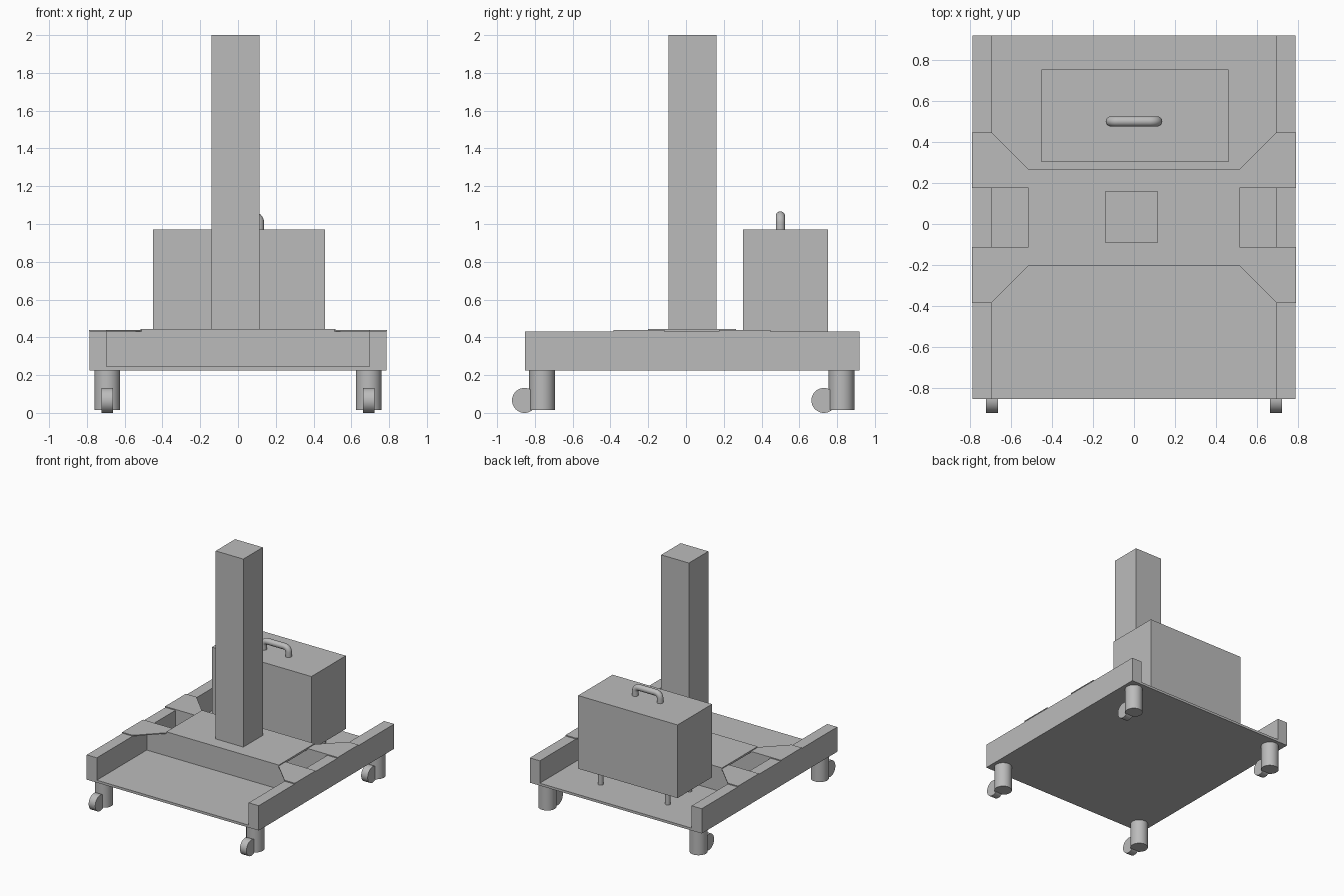
import bpy, bmesh
from math import pi, sin, cos, radians
from mathutils import Matrix

cube = bpy.data.objects.get("Cube")
if cube:
    bpy.data.objects.remove(cube, do_unlink=True)

grey = bpy.data.materials.new("plain grey")
grey.use_nodes = True
grey.diffuse_color = (0.5, 0.5, 0.5, 1)
grey.node_tree.nodes["Principled BSDF"].inputs["Base Color"].default_value = (0.5, 0.5, 0.5, 1)


def finish(name, bm, smooth=False):
    bmesh.ops.recalc_face_normals(bm, faces=bm.faces[:])
    mesh = bpy.data.meshes.new(name)
    bm.to_mesh(mesh)
    bm.free()
    mesh.materials.append(grey)
    obj = bpy.data.objects.new(name, mesh)
    bpy.context.collection.objects.link(obj)
    if smooth:
        bpy.ops.object.select_all(action='DESELECT')
        obj.select_set(True)
        bpy.context.view_layer.objects.active = obj
        bpy.ops.object.shade_smooth_by_angle(angle=radians(35))
    return obj


def prism(name, outline, z0, z1):
    bm = bmesh.new()
    base = bm.faces.new([bm.verts.new((x, y, z0)) for x, y in outline])
    top = bmesh.ops.extrude_face_region(bm, geom=[base])["geom"]
    bmesh.ops.translate(bm, vec=(0, 0, z1 - z0),
                        verts=[v for v in top if isinstance(v, bmesh.types.BMVert)])
    return finish(name, bm)


def box(name, x0, x1, y0, y1, z0, z1):
    return prism(name, [(x0, y0), (x1, y0), (x1, y1), (x0, y1)], z0, z1)


def cylinder(name, center, radius, length, axis='Z'):
    bm = bmesh.new()
    turn = Matrix.Rotation(pi / 2, 4, 'Y') if axis == 'X' else Matrix()
    bmesh.ops.create_cone(bm, cap_ends=True, segments=40, radius1=radius, radius2=radius,
                          depth=length, matrix=Matrix.Translation(center) @ turn)
    return finish(name, bm, True)


# Tray and cross beams
HALF, INNER = 0.787, 0.695
FRONT, BACK = -0.853, 0.918
FLOOR, RIM = 0.245, 0.43
box("base_plate", -HALF, HALF, FRONT, BACK, 0.225, FLOOR)
box("front_cross_beam", -INNER, INNER, -0.2, -0.113, FLOOR, RIM)
box("back_cross_beam", -INNER, INNER, 0.175, 0.262, FLOOR, RIM)

# Rails, corner gussets and casters, on both sides
MID = 0.031
for side, s in (("left", 1), ("right", -1)):
    box(f"{side}_rail", s * INNER, s * HALF, FRONT, BACK, FLOOR, RIM)
    for end, e in (("front", -1), ("back", 1)):
        outline = [(0.79, 0.416), (INNER, 0.416), (0.51, 0.231), (0.51, 0.144), (0.79, 0.144)]
        prism(f"{side}_{end}_gusset", [(s * x, MID + e * y) for x, y in outline], RIM, 0.438)
    for end, y in (("front", -0.762), ("back", 0.823)):
        cylinder(f"{side}_{end}_caster_post", (s * 0.692, y, 0.12), 0.068, 0.21)
        cylinder(f"{side}_{end}_wheel", (s * 0.692, y - 0.093, 0.066), 0.066, 0.06, 'X')

# Deck and column
box("deck_plate", -0.515, 0.515, -0.202, 0.265, RIM, 0.445)
box("column", -0.139, 0.114, -0.093, 0.161, 0.445, 2)

# Equipment case on four feet
box("case", -0.45, 0.46, 0.302, 0.753, 0.365, 0.97)
for x in (-0.302, 0.312):
    for y in (0.386, 0.669):
        cylinder("case_foot", (x, y, 0.305), 0.02, 0.12)

# Case handle: a round bar with bent corners
R = 0.035
arc = [(0.113 - R + R * cos(a), 1.042 - R + R * sin(a)) for a in [i * pi / 12 for i in range(7)]]
half = [(0.113, 0.965)] + arc
path = half + [(-x, z) for x, z in reversed(half)]
curve = bpy.data.curves.new("case_handle", 'CURVE')
curve.dimensions = '3D'
curve.bevel_depth = 0.025
curve.bevel_resolution = 5
curve.use_fill_caps = True
spline = curve.splines.new('POLY')
spline.points.add(len(path) - 1)
for point, (x, z) in zip(spline.points, path):
    point.co = (x, 0.5, z, 1)
spline.use_smooth = True
curve.materials.append(grey)
bpy.context.collection.objects.link(bpy.data.objects.new("case_handle", curve))
